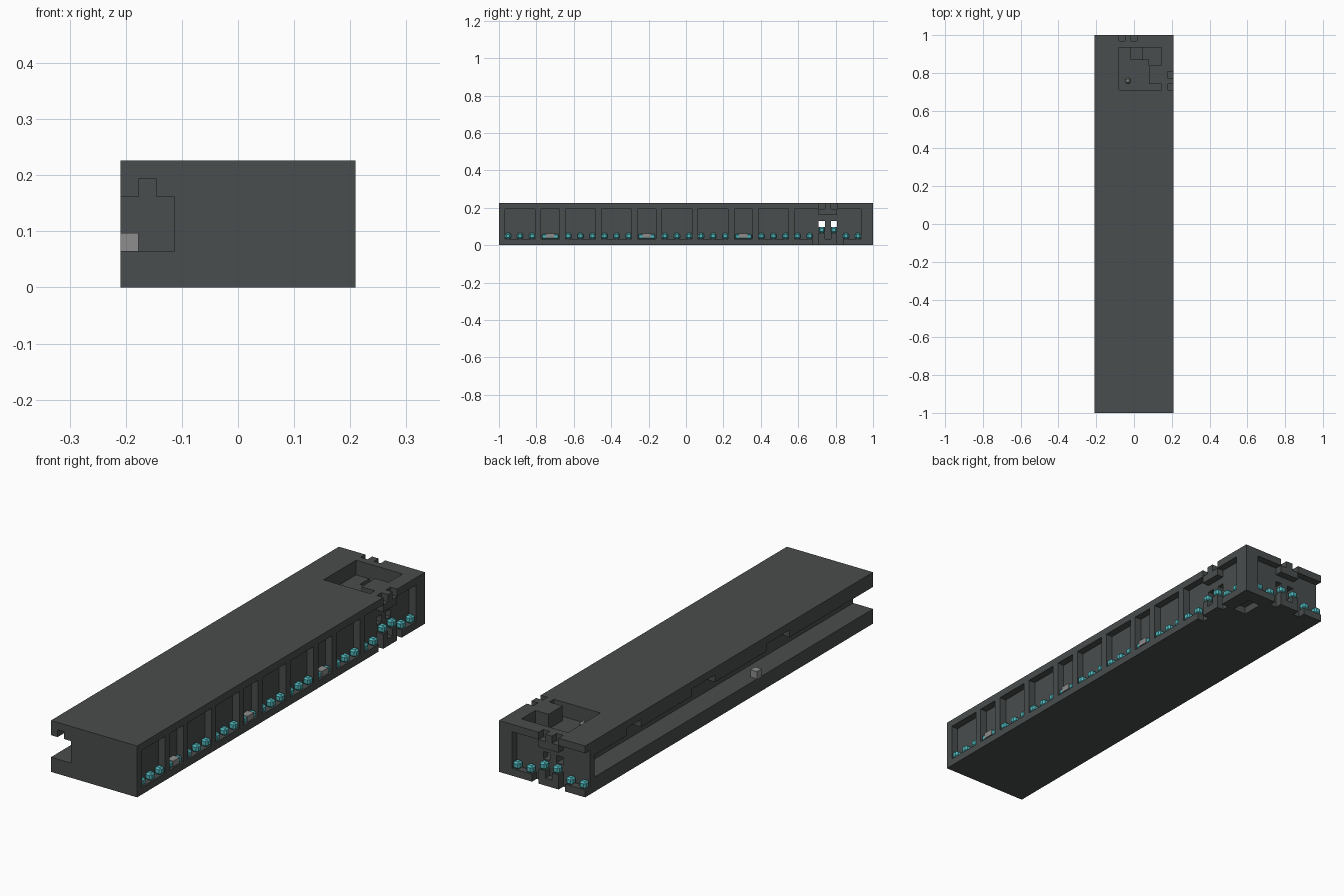
import bpy, bmesh
from mathutils import Vector

cube = bpy.data.objects.get("Cube")
if cube:
    bpy.data.objects.remove(cube, do_unlink=True)

# Everything sits on a grid of equal cells
NX, NY, NZ = 13, 62, 7
U = 2 / NY


def place(x, y, z):
    return Vector(((x - NX / 2) * U, (y - NY / 2) * U, z * U))


def material(name, color):
    m = bpy.data.materials.new(name)
    m.use_nodes = True
    m.diffuse_color = (*color, 1)
    bsdf = m.node_tree.nodes["Principled BSDF"]
    bsdf.inputs["Base Color"].default_value = (*color, 1)
    bsdf.inputs["Roughness"].default_value = 0.8
    return m


DARK = material("dark slate", (0.068, 0.075, 0.075))
TEAL = material("teal", (0.08, 0.47, 0.5))
GREY = material("pale grey", (0.27, 0.27, 0.27))


def finish(bm, name, mat):
    me = bpy.data.meshes.new(name)
    bm.to_mesh(me)
    bm.free()
    me.materials.append(mat)
    ob = bpy.data.objects.new(name, me)
    bpy.context.collection.objects.link(ob)
    return ob


def cells(x, y, z):
    return {(i, j, k) for i in range(*x) for j in range(*y) for k in range(*z)}


solid = cells((0, NX), (0, NY), (0, NZ))


def carve(x, y, z):
    solid.difference_update(cells(x, y, z))


def fill(x, y, z):
    solid.update(cells(x, y, z))


# Side channel with a groove in its ceiling and gaps in the lip
carve((0, 3), (0, 60), (2, 5))
carve((1, 2), (0, 60), (5, 6))
for a, b in ((18, 23), (34, 39), (50, 53)):
    carve((0, 1), (a, b), (5, 6))

# Windows along the long side and across the back
wide = [(1, 6), (11, 16), (17, 22), (27, 32), (33, 38), (43, 48), (49, 60)]
narrow = [(7, 10), (23, 26), (39, 42)]
for w in wide + narrow:
    carve((12, 13), w, (1, 6))
carve((0, 11), (61, 62), (1, 6))


# Gate: sills, lintel, notched rim and two through openings
def gate(center, cell_range):
    for s in (-1, 1):
        c = center + s
        fill(*cell_range(c, c + 1), (1, 2))
        carve(*cell_range(c, c + 1), (6, 7))
        c = center + 2 * s
        carve(*cell_range(c, c + 1), (0, 1))
    fill(*cell_range(center - 1, center + 2), (5, 6))


gate(54, lambda a, b: ((12, 13), (a, b)))
gate(5, lambda a, b: ((a, b), (61, 62)))
for c in (53, 55):
    carve((3, 12), (c, c + 1), (3, 4))
for c in (4, 6):
    carve((c, c + 1), (56, 61), (3, 4))

# Courtyard with a raised block and a stair going down round the corner
carve((4, 11), (53, 60), (5, 7))
fill((9, 11), (54, 57), (5, 7))
for x, floor in (((6, 7), 4), ((7, 8), 3), ((8, 11), 2)):
    carve(x, (58, 60), (floor, 5))
carve((9, 11), (57, 58), (2, 5))
carve((9, 11), (57, 60), (0, 1))


# Skin the solid cells
def skin(name, mat):
    bm = bmesh.new()
    verts = {}

    def vert(p):
        if p not in verts:
            verts[p] = bm.verts.new(place(*p))
        return verts[p]

    for cell in sorted(solid):
        for axis in range(3):
            for side in (0, 1):
                near = list(cell)
                near[axis] += 2 * side - 1
                if tuple(near) in solid:
                    continue
                loop = []
                for p, q in ((0, 0), (1, 0), (1, 1), (0, 1)):
                    corner = list(cell)
                    corner[axis] += side
                    corner[(axis + 1) % 3] += p
                    corner[(axis + 2) % 3] += q
                    loop.append(vert(tuple(corner)))
                bm.faces.new(loop if side else loop[::-1])
    return finish(bm, name, mat)


skin("fortified_block", DARK)


def box(name, center, size, mat, bevel=0):
    bm = bmesh.new()
    bmesh.ops.create_cube(bm, size=U)
    bmesh.ops.scale(bm, vec=size, verts=bm.verts)
    if bevel:
        bmesh.ops.bevel(bm, geom=bm.edges[:], offset=bevel * U, segments=1, affect='EDGES')
    bmesh.ops.translate(bm, vec=place(*center), verts=bm.verts)
    return finish(bm, name, mat)


# Teal studs in every other cell of the windows
def stud(x, y, z):
    box("teal_stud", (x + 0.5, y + 0.5, z + 0.5), (0.98, 0.98, 0.98), TEAL, 0.22)


for a, b in wide:
    for y in range(a, b, 2):
        stud(12, y, 2 if y in (53, 55) else 1)
for x in range(0, 11, 2):
    stud(x, 61, 2 if x in (4, 6) else 1)

# Benches in the narrow windows
for a, b in narrow:
    mid = (a + b) / 2
    box("bench", (12.45, mid, 1.45), (0.85, 2.8, 0.8), TEAL, 0.15)
    box("bench_seat", (12.5, mid, 1.55), (0.96, 1.4, 0.8), GREY)

# Pale blocks in the channel and the courtyard
box("channel_block", (0.5, 24.5, 2.5), (1, 1, 1), GREY)
box("courtyard_post", (5.5, 54.5, 5.5), (0.9, 0.9, 1), GREY, 0.25)
